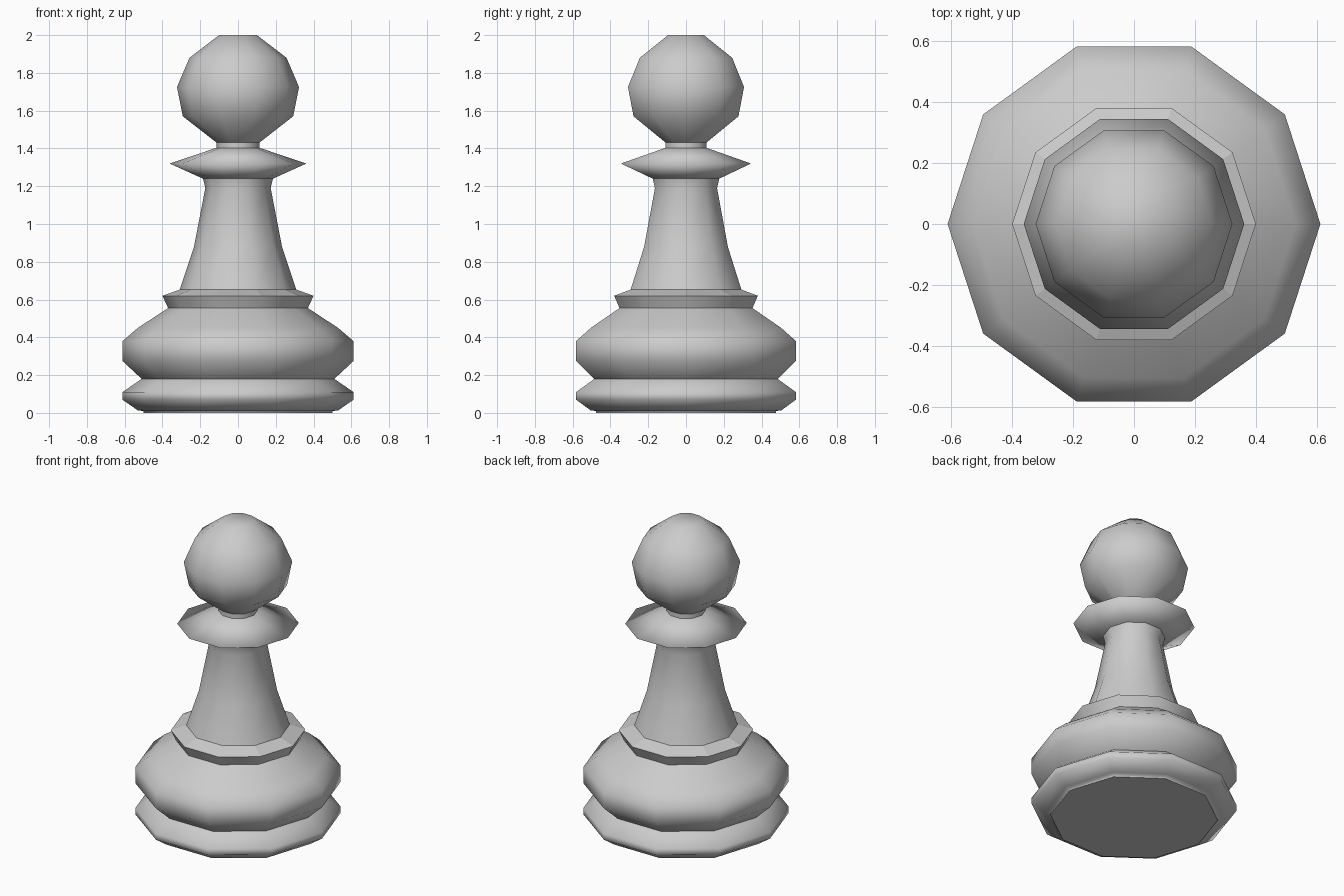
import bpy, bmesh, math

cube = bpy.data.objects.get("Cube")
if cube:
    bpy.data.objects.remove(cube, do_unlink=True)

SIDES = 10

grey = bpy.data.materials.new("plain_grey")
grey.use_nodes = True
colour = (0.6, 0.6, 0.6, 1)
grey.diffuse_color = colour
grey.node_tree.nodes["Principled BSDF"].inputs["Base Color"].default_value = colour


def turned(name, profile, cap_bottom=False, cap_top=False, smooth=True):
    """Lathe a (radius, height) profile around the z axis."""
    bm = bmesh.new()
    rings = []
    for r, z in profile:
        angles = [math.tau * i / SIDES for i in range(SIDES)]
        rings.append([bm.verts.new((r * math.cos(a), r * math.sin(a), z)) for a in angles])
    for low, high in zip(rings, rings[1:]):
        for i in range(SIDES):
            j = (i + 1) % SIDES
            bm.faces.new((low[i], low[j], high[j], high[i])).smooth = smooth
    if cap_bottom:
        bm.faces.new(rings[0][::-1])
        for v, w in zip(rings[0], rings[0][1:] + rings[0][:1]):
            bm.edges.get((v, w)).smooth = False
    if cap_top:
        bm.faces.new(rings[-1]).smooth = smooth
    mesh = bpy.data.meshes.new(name)
    bm.to_mesh(mesh)
    bm.free()
    mesh.materials.append(grey)
    obj = bpy.data.objects.new(name, mesh)
    bpy.context.collection.objects.link(obj)
    return obj


# Foot disc and bulging body
turned("foot", [(0.50, 0), (0.50, 0.01), (0.53, 0.013), (0.612, 0.07), (0.612, 0.11), (0.51, 0.18)],
       cap_bottom=True)
turned("body", [(0.51, 0.18), (0.612, 0.275), (0.612, 0.38), (0.53, 0.45), (0.37, 0.555)])

# Flared ledge under the stem
turned("ledge_flare", [(0.37, 0.555), (0.40, 0.62)])
turned("ledge_top", [(0.40, 0.62), (0.308, 0.653)], smooth=False)

# Stem, collar and neck
turned("stem", [(0.308, 0.653), (0.233, 0.88), (0.173, 1.19), (0.185, 1.24)])
turned("collar", [(0.185, 1.24), (0.362, 1.32), (0.115, 1.403)])
turned("neck", [(0.115, 1.403), (0.115, 1.432)])

# Ball head
turned("head", [(0.115, 1.432), (0.292, 1.57), (0.323, 1.725), (0.257, 1.88), (0.10, 2.0)],
       cap_top=True)
